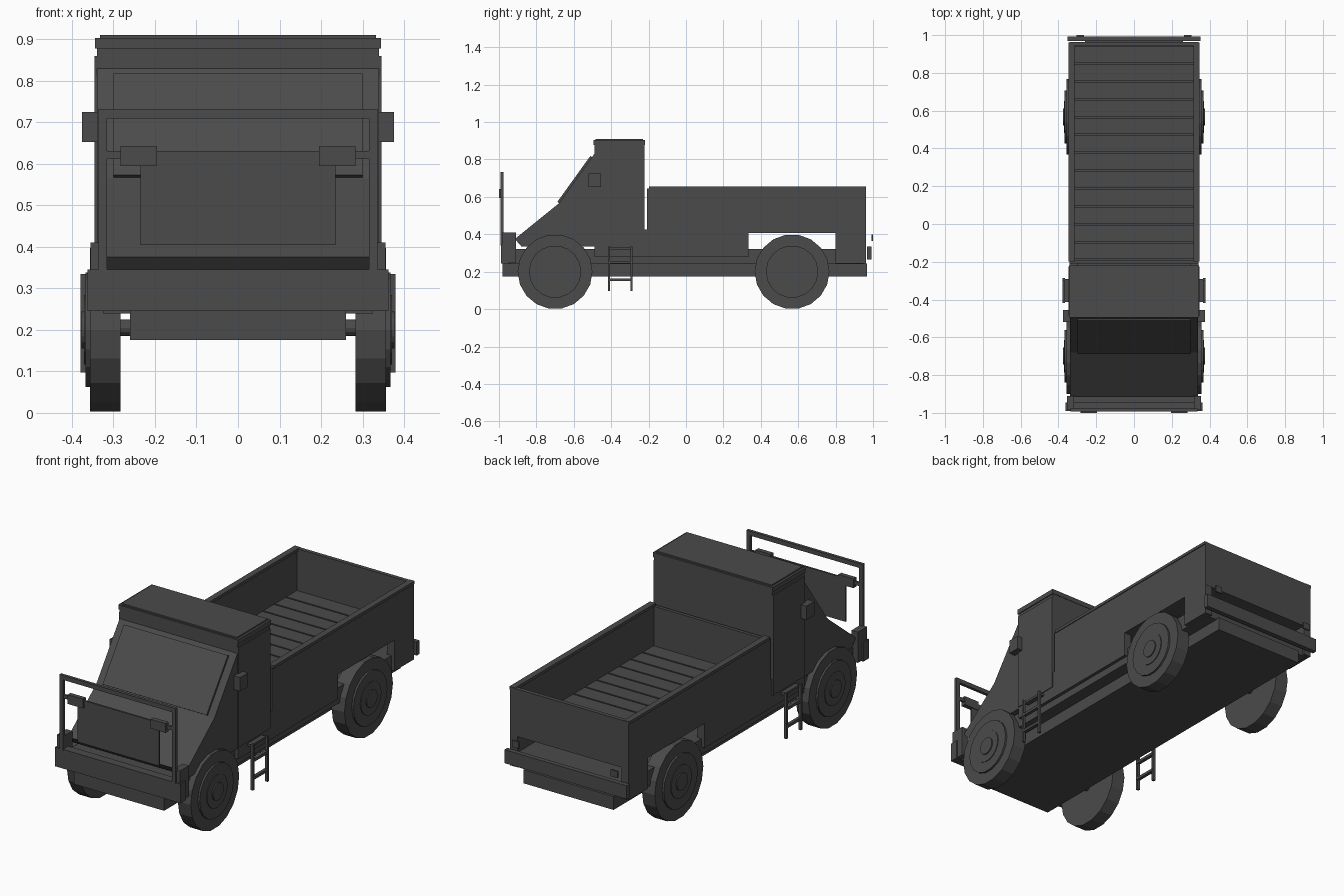
import bpy, bmesh, math
from mathutils import Matrix

grey = bpy.data.materials.new("dark grey")
grey.diffuse_color = (0.07, 0.07, 0.07, 1)


def finish(name, bm):
    bmesh.ops.recalc_face_normals(bm, faces=bm.faces)
    me = bpy.data.meshes.new(name)
    bm.to_mesh(me)
    bm.free()
    me.materials.append(grey)
    ob = bpy.data.objects.new(name, me)
    bpy.context.collection.objects.link(ob)
    return ob


def box(name, x, y, z, mirror=False):
    """Box from (min, max) ranges, optionally repeated on the other side."""
    bm = bmesh.new()
    for s in ((1, -1) if mirror else (1,)):
        m = Matrix.Translation((s * sum(x) / 2, sum(y) / 2, sum(z) / 2)) @ \
            Matrix.Diagonal((x[1] - x[0], y[1] - y[0], z[1] - z[0], 1))
        bmesh.ops.create_cube(bm, size=1, matrix=m)
    return finish(name, bm)


def prism(name, profile, hw):
    """Extrude a (y, z) side profile across x."""
    bm = bmesh.new()
    f = bm.faces.new([bm.verts.new((-hw, y, z)) for y, z in profile])
    r = bmesh.ops.extrude_face_region(bm, geom=[f])
    for v in r["geom"]:
        if isinstance(v, bmesh.types.BMVert):
            v.co.x = hw
    return finish(name, bm)


def disc(bm, x0, x1, r, y, z, seg):
    m = Matrix.Translation(((x0 + x1) / 2, y, z)) @ Matrix.Rotation(math.pi / 2, 4, 'Y')
    bmesh.ops.create_cone(bm, cap_ends=True, segments=seg, radius1=r, radius2=r,
                          depth=abs(x1 - x0), matrix=m)


# chassis
box("chassis_lower", (-0.26, 0.26), (-0.98, 0.968), (0.175, 0.245))
box("chassis_upper", (-0.325, 0.325), (-0.95, 0.95), (0.24, 0.322))

# wheels: tyre, rim and hub, with axles
for label, y in (("front", -0.70), ("rear", 0.567)):
    for side, s in (("right", 1), ("left", -1)):
        bm = bmesh.new()
        for x0, x1, r in ((0.283, 0.357, 0.2), (0.357, 0.367, 0.14),
                          (0.367, 0.371, 0.085), (0.371, 0.377, 0.045)):
            disc(bm, s * x0, s * x1, r, y, 0.2, 18)
        finish(f"{label}_{side}_wheel", bm)
    bm = bmesh.new()
    disc(bm, -0.285, 0.285, 0.02, y, 0.205, 12)
    finish(f"{label}_axle", bm)

# cab body, roof and windscreen
prism("cab", [(-0.88, 0.335), (-0.915, 0.375), (-0.68, 0.565), (-0.49, 0.83),
              (-0.49, 0.88), (-0.222, 0.88), (-0.222, 0.335)], 0.34)
box("roof_trim", (-0.345, 0.345), (-0.494, -0.22), (0.878, 0.903))
box("roof_panel", (-0.333, 0.333), (-0.485, -0.23), (0.9, 0.91))
prism("windscreen", [(-0.678, 0.567), (-0.688, 0.573), (-0.512, 0.818), (-0.502, 0.812)], 0.30)
box("door", (0.338, 0.346), (-0.488, -0.225), (0.34, 0.86), True)
box("mirror", (0.338, 0.376), (-0.52, -0.455), (0.653, 0.725), True)

# sills and rear side plates under the load bed
box("cab_sill", (0.30, 0.342), (-0.488, -0.22), (0.278, 0.34), True)
box("bed_skirt", (0.30, 0.342), (-0.222, 0.335), (0.278, 0.425), True)
box("rear_side_plate", (0.30, 0.342), (0.80, 0.962), (0.245, 0.415), True)

# load bed with planks
box("bed_floor", (-0.335, 0.335), (-0.2, 0.955), (0.408, 0.422))
for i in range(12):
    y0 = -0.19 + i * 0.0945
    box(f"bed_plank_{i + 1}", (-0.318, 0.318), (y0 + 0.004, y0 + 0.0905), (0.42, 0.436))
box("bed_side", (0.318, 0.342), (-0.208, 0.962), (0.406, 0.645), True)
box("bed_side_rail", (0.314, 0.346), (-0.198, 0.962), (0.64, 0.655), True)
box("bed_headboard", (-0.32, 0.32), (-0.208, -0.19), (0.406, 0.64))
box("tailgate", (-0.342, 0.342), (0.942, 0.963), (0.406, 0.653))

# rear bumper and lights
box("rear_bumper", (-0.353, 0.353), (0.968, 0.993), (0.265, 0.335))
box("rear_light", (0.265, 0.305), (0.992, 1.0), (0.365, 0.4), True)

# front bumper with raised ends
box("front_bumper", (-0.362, 0.362), (-0.99, -0.945), (0.245, 0.345))
box("bumper_end", (0.318, 0.355), (-0.985, -0.91), (0.25, 0.41), True)

# guard frame on the bumper, with lamps and a hanging plate
box("guard_post", (0.315, 0.336), (-0.993, -0.977), (0.34, 0.732), True)
box("guard_top_rail", (-0.336, 0.336), (-0.993, -0.977), (0.709, 0.732))
box("guard_middle_rail", (-0.32, 0.32), (-0.99, -0.98), (0.612, 0.631))
box("guard_lamp", (0.195, 0.283), (-1.0, -0.976), (0.595, 0.643), True)
box("guard_plate", (-0.235, 0.235), (-0.988, -0.98), (0.405, 0.614))

# side steps
for i, y in enumerate((-0.412, -0.292)):
    box(f"step_post_{i + 1}", (0.365, 0.379), (y - 0.006, y + 0.006), (0.097, 0.335), True)
for i, z in enumerate((0.157, 0.25)):
    box(f"step_rung_{i + 1}", (0.362, 0.379), (-0.412, -0.292), (z - 0.007, z + 0.007), True)
box("step_bracket", (0.335, 0.367), (-0.412, -0.292), (0.318, 0.33), True)
